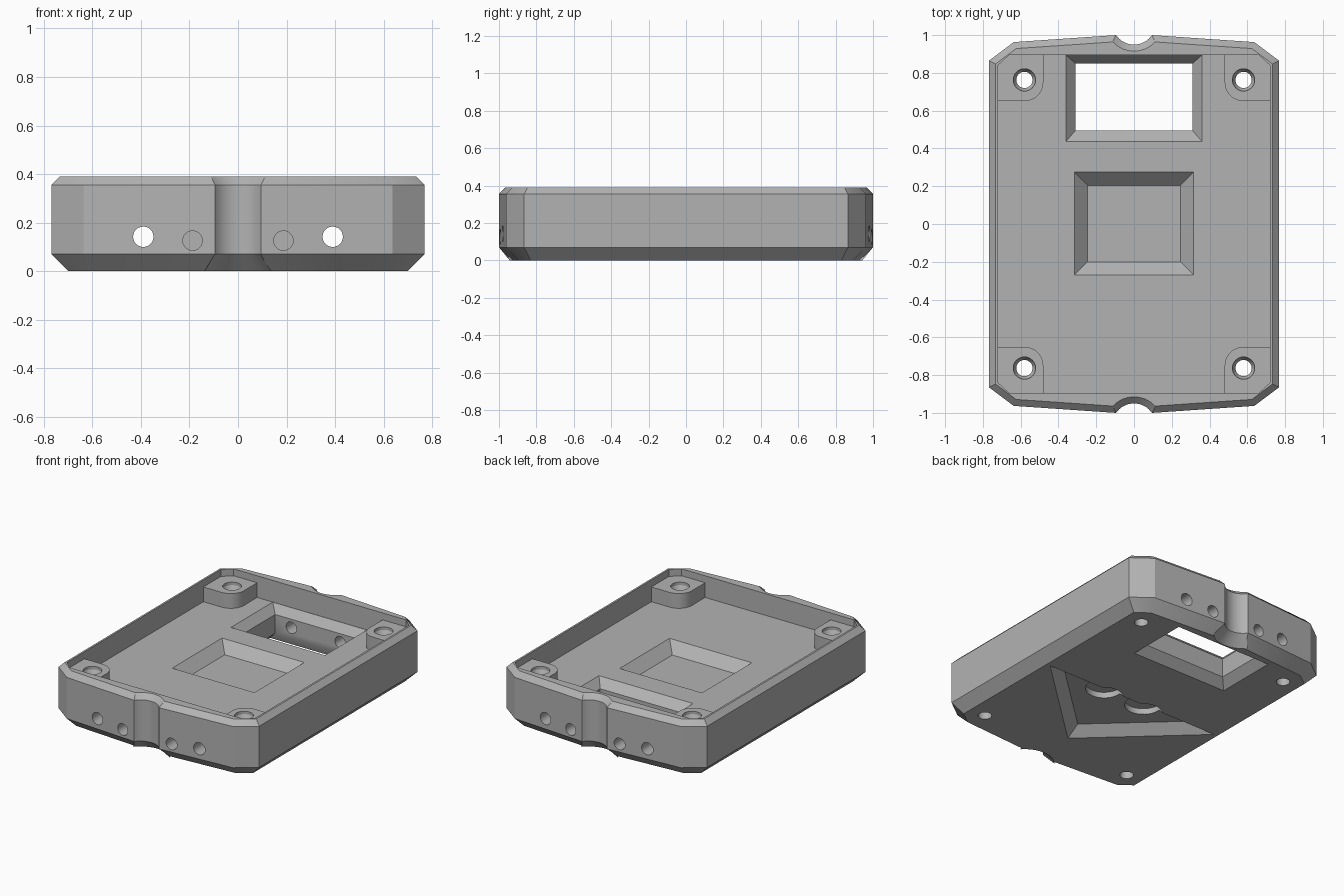
import bpy, bmesh, math
from mathutils import Vector

if "Cube" in bpy.data.objects:
    bpy.data.objects.remove(bpy.data.objects["Cube"])

grey = bpy.data.materials.new("plain_grey")
grey.use_nodes = True
COLOUR = (0.45, 0.45, 0.45, 1)
grey.diffuse_color = COLOUR
grey.node_tree.nodes["Principled BSDF"].inputs["Base Color"].default_value = COLOUR


def loft(name, rings):
    """Closed solid through a stack of (outline, z) rings."""
    bm = bmesh.new()
    loops = [[bm.verts.new((p[0], p[1], z)) for p in pts] for pts, z in rings]
    n = len(loops[0])
    for a, b in zip(loops, loops[1:]):
        for i in range(n):
            j = (i + 1) % n
            bm.faces.new((a[i], a[j], b[j], b[i]))
    bm.faces.new(loops[0][::-1])
    bm.faces.new(loops[-1])
    bmesh.ops.recalc_face_normals(bm, faces=bm.faces)
    mesh = bpy.data.meshes.new(name)
    bm.to_mesh(mesh)
    bm.free()
    ob = bpy.data.objects.new(name, mesh)
    bpy.context.collection.objects.link(ob)
    mesh.materials.append(grey)
    return ob


def inset(pts, d):
    """Mitred inward offset of a counter-clockwise outline."""
    out = []
    for i, p in enumerate(pts):
        p, a, b = Vector(p), Vector(pts[i - 1]), Vector(pts[(i + 1) % len(pts)])
        e, f = (p - a).normalized(), (b - p).normalized()
        n, m = Vector((-e.y, e.x)), Vector((-f.y, f.x))
        out.append(p + (n + m) * d / (1 + n.dot(m)))
    return out


def rect(x0, x1, y0, y1):
    return [(x0, y0), (x1, y0), (x1, y1), (x0, y1)]


def circle(x, y, r, n=32):
    return [(x + r * math.cos(2 * math.pi * i / n), y + r * math.sin(2 * math.pi * i / n))
            for i in range(n)]


def combine(target, tool, operation="DIFFERENCE"):
    mod = target.modifiers.new(tool.name, "BOOLEAN")
    mod.operation, mod.solver, mod.object = operation, "EXACT", tool
    bpy.context.view_layer.objects.active = target
    bpy.ops.object.modifier_apply(modifier=mod.name)
    bpy.data.objects.remove(tool)


def side_hole(x, z, r, y0, y1):
    """Round drill running along y."""
    tool = loft("side_hole", [(circle(0, 0, r, 24), y0), (circle(0, 0, r, 24), y1)])
    for v in tool.data.vertices:
        v.co = (x + v.co.x, v.co.z, z - v.co.y)
    combine(case, tool)


# Outer outline: clipped corners, slightly pointed ends, round notch in each end
R, CY, HALF = 0.115, 1.065, 0.095
sweep = math.asin(HALF / R)
STEPS = 16
notch = [(R * math.sin(sweep * (1 - 2 * i / STEPS)), CY - R * math.cos(sweep * (1 - 2 * i / STEPS)))
         for i in range(STEPS + 1)]
notch[0], notch[-1] = (HALF, 1.0), (-HALF, 1.0)
half = [(0.768, 0.865), (0.637, 0.963)] + notch + [(-0.637, 0.963), (-0.768, 0.865)]
outline = half + [(-x, -y) for x, y in half]

# Case body with chamfered bottom and top edges
TOP, FLOOR = 0.39, 0.24
case = loft("case", [(inset(outline, 0.07), 0), (outline, 0.07),
                     (outline, TOP - 0.035), (inset(outline, 0.035), TOP)])

# Main cavity
cx, cy = 0.72, 0.895
quarter = [(cx, 0.84), (0.66, cy)]
top_edge = quarter + [(-x, y) for x, y in quarter[::-1]]
cavity = top_edge + [(-x, -y) for x, y in top_edge]
combine(case, loft("cavity", [(cavity, FLOOR), (cavity, TOP + 0.1)]))

# Corner bosses, then a countersunk screw hole in each
BOSS = 0.342
for sx in (-1, 1):
    for sy in (-1, 1):
        bend = [(0.58 - 0.1 * math.cos(t), 0.75 - 0.1 * math.sin(t))
                for t in (math.pi / 2 * i / 8 for i in range(9))]
        shape = bend + [(0.727, 0.65), (0.727, 0.843), (0.663, 0.902), (0.48, 0.902)]
        shape = [(sx * x, sy * y) for x, y in shape]
        combine(case, loft("boss", [(shape, 0.2), (shape, BOSS)]), "UNION")
for sx in (-1, 1):
    for sy in (-1, 1):
        wide, thin = (circle(sx * 0.58, sy * 0.763, r) for r in (0.059, 0.043))
        combine(case, loft("screw_hole", [(thin, -0.1), (thin, BOSS - 0.05),
                                          (wide, BOSS - 0.02), (wide, TOP + 0.1)]))

# Square pit with sloped walls
pit = rect(-0.315, 0.315, -0.27, 0.275)
combine(case, loft("pit", [(inset(pit, 0.07), FLOOR - 0.07), (pit, FLOOR), (pit, FLOOR + 0.05)]))

# Window through the floor, flared above and below
neck = rect(-0.31, 0.31, 0.495, 0.85)
above = rect(-0.36, 0.36, 0.437, 0.894)
below = rect(-0.365, 0.365, 0.44, 0.872)
combine(case, loft("window", [(below, -0.1), (below, 0), (neck, 0.055),
                              (neck, FLOOR - 0.055), (above, FLOOR), (above, FLOOR + 0.05)]))

# Triangular recess underneath, with two round recesses on its long edge
tri = [(0, -0.645), (0.67, -0.02), (-0.67, -0.02)]
combine(case, loft("triangle_recess", [(tri, -0.1), (tri, 0), (inset(tri, 0.07), 0.06)]))
for sx in (-1, 1):
    disc = circle(sx * 0.16, -0.1, 0.118)
    combine(case, loft("round_recess", [(disc, -0.1), (disc, 0.1)]))

# Holes in the end walls: long outer bores, short inner ones
for sx in (-1, 1):
    side_hole(sx * 0.39, 0.142, 0.042, -1.2, 1.2)
    side_hole(sx * 0.187, 0.126, 0.04, -1.2, -0.7)
    side_hole(sx * 0.187, 0.126, 0.04, 0.7, 1.2)

# Smooth the round parts, keep the edges sharp
bpy.ops.object.select_all(action="DESELECT")
case.select_set(True)
bpy.context.view_layer.objects.active = case
bpy.ops.object.shade_smooth_by_angle(angle=math.radians(25))
